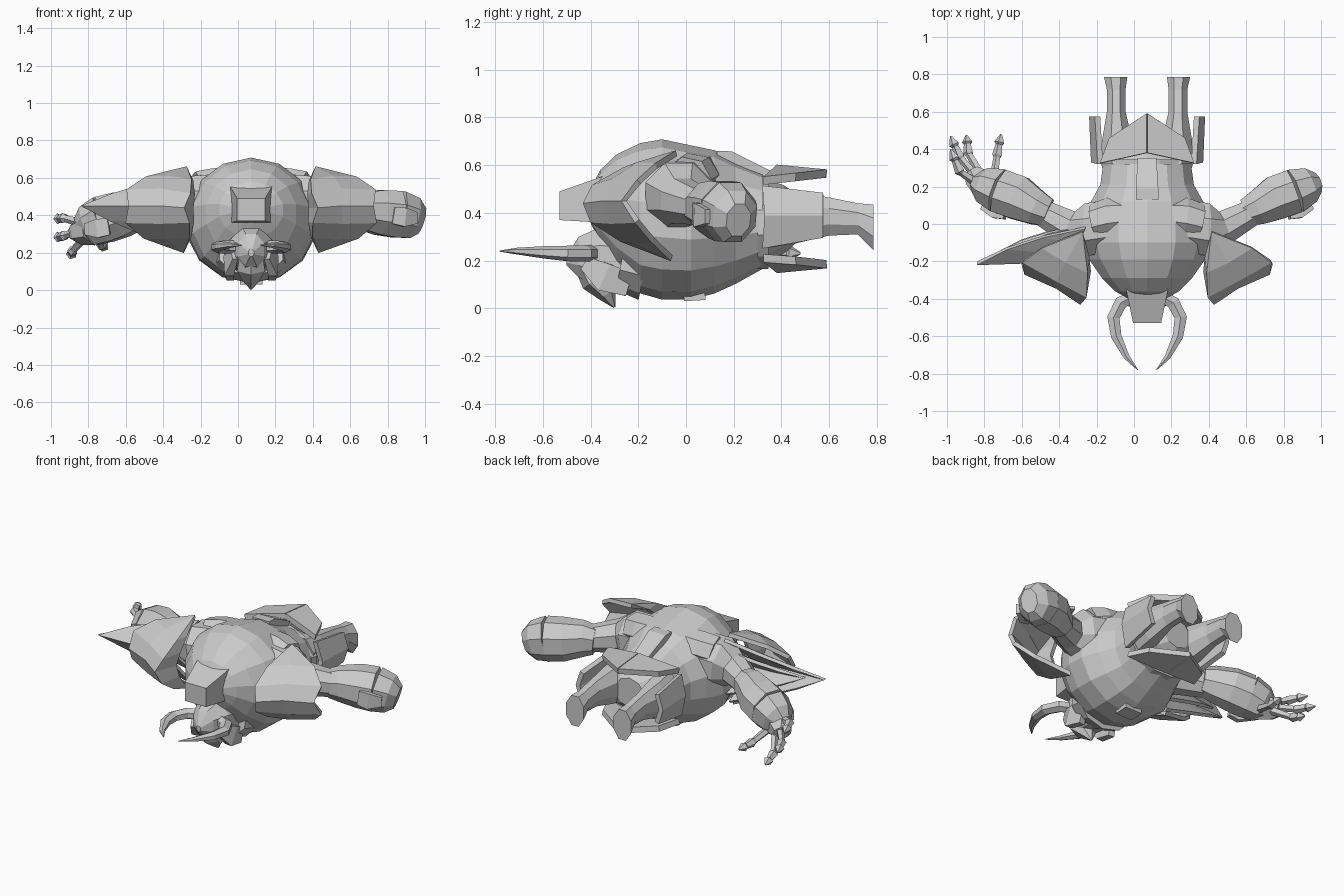
import bpy, bmesh, math
from mathutils import Vector

CX = 0.07  # body symmetry plane


def make(name, verts, faces, mirror=False, thick=0.0):
    bm = bmesh.new()
    vs = [bm.verts.new(v) for v in verts]
    for f in faces:
        bm.faces.new([vs[i] for i in f])
    bmesh.ops.remove_doubles(bm, verts=bm.verts, dist=1e-4)
    bmesh.ops.recalc_face_normals(bm, faces=bm.faces)
    me = bpy.data.meshes.new(name)
    bm.to_mesh(me)
    bm.free()
    ob = bpy.data.objects.new(name, me)
    ob.location.x = CX
    bpy.context.collection.objects.link(ob)
    if thick:
        m = ob.modifiers.new("thickness", 'SOLIDIFY')
        m.thickness = thick
        m.offset = 0
    if mirror:
        m = ob.modifiers.new("mirror", 'MIRROR')
        m.use_mirror_merge = False
    return ob


def tube(name, rings, n=8, mirror=False, upright=False):
    """Loft of n-sided rings (x, y, z, half width, half height) along a path."""
    P = [Vector(r[:3]) for r in rings]
    k = 1 / math.cos(math.pi / n)
    verts, faces = [], []
    for i, r in enumerate(rings):
        t = (P[min(i + 1, len(P) - 1)] - P[max(i - 1, 0)]).normalized()
        if upright:
            t = Vector((0, 1, 0))
        u = t.cross(Vector((0, 0, 1))).normalized()
        v = u.cross(t)
        for j in range(n):
            a = math.tau * (j + 0.5) / n
            verts.append(P[i] + u * math.cos(a) * r[3] * k + v * math.sin(a) * r[4] * k)
    for i in range(len(rings) - 1):
        for j in range(n):
            a, b = i * n + j, i * n + (j + 1) % n
            faces.append((a, b, b + n, a + n))
    faces += [tuple(range(n)), tuple(range(len(verts) - n, len(verts)))]
    return make(name, verts, faces, mirror)


def pad(name, top, bottom, mids, thick, mirror=False, sharp=0.0):
    """Domed plate: arcs from top to bottom; each mid is (point, bulge in x, y, z)."""
    T, B = Vector(top), Vector(bottom)
    verts, faces, s = [T, B], [], 6
    for m, bulge in mids:
        M = Vector(m)
        C = 2 * M - (T + B) / 2
        for i in range(1, s):
            t = i / s
            q = T * (1 - t) ** 2 + C * 2 * t * (1 - t) + B * t * t
            l = T.lerp(M, 2 * t) if t < 0.5 else M.lerp(B, 2 * t - 1)
            w = abs(math.sin(math.tau * t))
            b = Vector((bulge[0], bulge[1], bulge[2] * (1 if t < 0.5 else -1)))
            verts.append(q.lerp(l, sharp) + b * w)
    for r in range(len(mids) - 1):
        row = [2 + r * (s - 1) + i for i in range(s - 1)]
        nxt = [v + s - 1 for v in row]
        faces.append((0, row[0], nxt[0]))
        faces.append((1, nxt[-1], row[-1]))
        faces += [(row[i], row[i + 1], nxt[i + 1], nxt[i]) for i in range(s - 2)]
    return make(name, verts, faces, mirror, thick)


# Torso, lying face down: (y, half width, low z, high z)
prof = [(-.40, .10, .36, .50), (-.36, .17, .28, .575), (-.29, .24, .17, .64), (-.19, .31, .07, .685),
        (-.10, .34, .045, .70), (.02, .345, .045, .675), (.12, .30, .07, .655), (.21, .25, .11, .61),
        (.32, .235, .17, .565)]
tube("torso", [(0, y, (a + b) / 2, w, (b - a) / 2) for y, w, a, b in prof], 14, upright=True)
tube("belt", [(0, .30, .36, .24, .195), (0, .345, .36, .25, .195)], 12)
tube("pelvis", [(0, .33, .37, .23, .17), (0, .42, .38, .2, .13), (0, .47, .38, .1, .09)], 10)
tube("upper_back_block", [(0, -.28, .465, .115, .105), (0, -.36, .455, .11, .095), (0, -.53, .43, .075, .06)],
     4, upright=True)
tube("lower_back_block", [(0, .13, .63, .06, .03), (0, .18, .63, .06, .03), (0, .34, .55, .05, .03)], 4)
tube("belly_plate", [(0, -.01, .06, .06, .03), (0, .08, .065, .06, .03)], 4)
tube("shoulder_muscle", [(.10, .04, .57, .09, .08), (.20, .03, .56, .10, .085), (.28, .01, .54, .09, .09)], 7, True)

# Head, mask and horns
tube("collar", [(0, -.27, .20, .17, .12), (0, -.17, .18, .19, .14)], 10)
tube("head", [(0, -.50, .2, .015, .02), (0, -.45, .215, .07, .085), (0, -.36, .21, .115, .13),
              (0, -.24, .2, .13, .13)], 8, upright=True)
tube("beak_mask", [(0, -.43, .2, .06, .04), (0, -.38, .12, .075, .055), (0, -.33, .06, .045, .035),
                   (0, -.30, .004, .004, .004)], 6)
tube("cheek_plate", [(.09, -.42, .19, .015, .03), (.12, -.34, .13, .025, .06), (.11, -.24, .1, .02, .05)], 4, True)
tube("horn", [(.08, -.39, .23, .03, .03), (.14, -.42, .23, .035, .03), (.18, -.50, .23, .033, .028),
              (.165, -.60, .235, .028, .022), (.11, -.71, .24, .016, .012), (.05, -.78, .24, .002, .002)], 6, True)

# Shoulder armour, with long blades behind the left pad
pad("shoulder_pad", (.345, -.04, .65), (.36, -.06, .21),
    [((.32, -.28, .44), (-.01, 0, 0)), ((.36, -.42, .44), (-.03, -.01, 0)),
     ((.48, -.335, .45), (.02, .0, .015)), ((.65, -.26, .45), (.055, .04, .01))], .025, True)
none = (0, 0, 0)
pad("shoulder_blade_long", (-.33, -.02, .62), (-.35, -.04, .22),
    [((-.42, -.20, .44), none), ((-.60, -.20, .45), none), ((-.91, -.21, .45), (0, .03, 0))], .02, False, .75)
pad("shoulder_blade_short", (-.33, -.01, .56), (-.35, -.01, .28),
    [((-.42, -.14, .44), none), ((-.60, -.13, .45), none), ((-.80, -.16, .45), (0, .03, 0))], .02, False, .75)

# Arms; the left forearm slopes down towards the hand
tube("upper_arm", [(.20, -.01, .48, .14, .14), (.32, -.03, .47, .14, .14), (.41, -.02, .45, .09, .095),
                   (.56, .06, .425, .07, .075)], 8, True)
for side, s, drop in (("right", 1, 0), ("left", -1, .06)):
    arm = [(.53, .06, .42, .075, .08), (.59, .085, .425, .092, .10), (.69, .14, .415, .118, .12),
           (.785, .175, .405, .118, .125), (.865, .205, .385, .095, .11), (.91, .22, .37, .052, .07)]
    arm = [(s * x, y, z - drop * (x - .53) / .33 + drop / 3, a, b) for x, y, z, a, b in arm]
    tube(side + "_forearm", arm[:4], 8)
    tube(side + "_wrist_guard", arm[3:], 8)
    tube(side + "_forearm_fin", [(s * .76, .04, .40 - drop, .015, .045), (s * .82, .05, .39 - drop, .018, .05),
                                 (s * .885, .09, .385 - drop, .012, .03)], 4)

# Left hand with clawed fingers
tube("left_palm", [(-.85, .19, .33, .08, .08), (-.92, .25, .31, .06, .06), (-.94, .28, .30, .04, .04)], 6)
fingers = [((-.91, .25, .32), (-1.00, .36, .29), (-1.05, .47, .28)),
           ((-.89, .27, .28), (-.955, .38, .21), (-.965, .475, .18)),
           ((-.82, .23, .28), (-.80, .37, .24), (-.78, .48, .23)),
           ((-.91, .22, .36), (-1.00, .28, .385), (-1.05, .40, .38))]
for i, f in enumerate(fingers):
    a, b, c = map(Vector, f)
    tube(f"left_finger_{i + 1}", [(*a, .02, .02), (*a.lerp(b, .9), .016, .016), (*b, .023, .023),
                                  (*b.lerp(c, .5), .016, .016), (*b.lerp(c, .6), .024, .024), (*c, .004, .004)], 5)

# Legs and hip armour
tube("leg", [(.15, .32, .38, .09, .13), (.16, .45, .38, .08, .11), (.165, .60, .385, .05, .08),
             (.165, .72, .375, .05, .065), (.168, .785, .34, .062, .095)], 8, True, True)
make("hip_side_plate", [(.25, .32, .51), (.285, .33, .39), (.25, .32, .255),
                        (.265, .575, .48), (.295, .575, .39), (.265, .575, .30)],
     [(0, 1, 4, 3), (1, 2, 5, 4)], True, .03)
for name, zs in (("rear_waist_plate", (.585, .565, .535, .55)), ("front_waist_plate", (.165, .185, .21, .20))):
    make(name, [(0, .38, zs[0]), (0, .59, zs[1]), (.20, .46, zs[3]), (.25, .325, zs[2])],
         [(0, 1, 2, 3)], True, .035)
